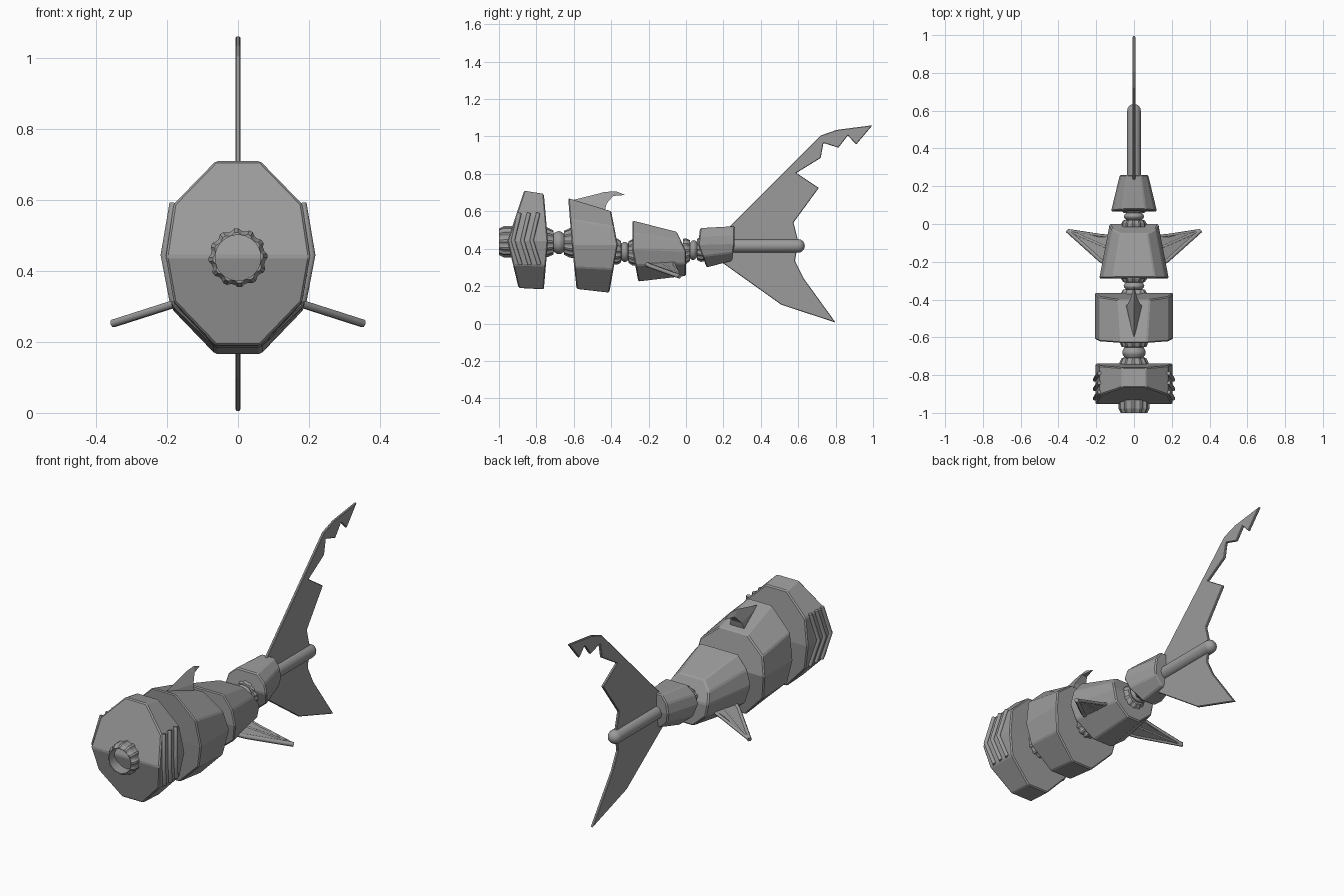
import bpy, bmesh, math
from mathutils import Vector

if "Cube" in bpy.data.objects:
    bpy.data.objects.remove(bpy.data.objects["Cube"])

steel = bpy.data.materials.new("steel grey")
steel.diffuse_color = (0.33, 0.33, 0.33, 1)
steel.use_nodes = True
steel.node_tree.nodes["Principled BSDF"].inputs["Base Color"].default_value = steel.diffuse_color


def finish(name, bm):
    bmesh.ops.recalc_face_normals(bm, faces=bm.faces)
    me = bpy.data.meshes.new(name)
    bm.to_mesh(me)
    bm.free()
    ob = bpy.data.objects.new(name, me)
    bpy.context.collection.objects.link(ob)
    me.materials.append(steel)
    return ob


def bevel(ob, width):
    mod = ob.modifiers.new("bevel", 'BEVEL')
    mod.width, mod.segments = width, 1
    mod.limit_method, mod.angle_limit = 'ANGLE', math.radians(25)


def ring(w, flat, ys, zs):
    """Ten-sided section; ys and zs hold the top, middle and bottom values."""
    up, low = 0.55, 0.51
    mix = lambda v, end, f: v[1] + (v[end] - v[1]) * f
    half = [(w * flat, ys[0], zs[0]), (w * 0.89, mix(ys, 0, up), mix(zs, 0, up)),
            (w, ys[1], zs[1]), (w * 0.89, mix(ys, 2, low), mix(zs, 2, low)),
            (w * 0.31, ys[2], zs[2])]
    return half + [(-x, y, z) for x, y, z in reversed(half)]


def body(name, front, back):
    bm = bmesh.new()
    a, b = ([bm.verts.new(p) for p in ring(*r)] for r in (front, back))
    for i in range(10):
        j = (i + 1) % 10
        bm.faces.new((a[i], a[j], b[j], b[i]))
    for r in (a, b):   # each end is two planes meeting at mid height
        bm.faces.new(r[:3] + r[7:])
        bm.faces.new(r[2:8])
    bevel(finish(name, bm), 0.006)


def revolve(name, start, end, profile, closed=False, n=48):
    """Revolve (position, radius, rib) around a line running along y."""
    bm = bmesh.new()
    start, end = Vector(start), Vector(end)
    rows = []
    for t, r, rib in profile:
        c = start.lerp(end, t)
        row = []
        for i in range(n):
            q = r * (1 - (0.08 if rib and i % 4 > 1 else 0))
            ang = math.tau * i / n
            row.append(bm.verts.new(c + Vector((q * math.cos(ang), 0, q * math.sin(ang)))))
        rows.append(row)
    pairs = list(zip(rows, rows[1:])) + ([(rows[-1], rows[0])] if closed else [])
    for a, b in pairs:
        for i in range(n):
            j = (i + 1) % n
            bm.faces.new((a[i], a[j], b[j], b[i]))
    if not closed:
        bm.faces.new(rows[0])
        bm.faces.new(rows[-1])
    return finish(name, bm)


def joint(name, start, end, r):
    # ribbed collar, bulged link, ribbed collar
    link = [(0.34 + 0.32 * k / 6, r * (0.62 + 0.16 * math.sin(math.pi * k / 6)), 0)
            for k in range(7)]
    revolve(name, start, end, [(0, r, 1), (0.15, r, 1), (0.33, r * 0.82, 1)] + link
            + [(0.67, r * 0.82, 1), (0.85, r, 1), (1, r, 1)])


def tube(name, points, r):
    cu = bpy.data.curves.new(name, 'CURVE')
    cu.dimensions, cu.bevel_depth, cu.bevel_resolution = '3D', r, 1
    cu.use_fill_caps = True
    sp = cu.splines.new('POLY')
    sp.points.add(len(points) - 1)
    for p, co in zip(sp.points, points):
        p.co = (*co, 1)
    ob = bpy.data.objects.new(name, cu)
    bpy.context.collection.objects.link(ob)
    cu.materials.append(steel)
    bpy.ops.object.select_all(action='DESELECT')
    ob.select_set(True)
    bpy.context.view_layer.objects.active = ob
    bpy.ops.object.convert(target='MESH')


def plate(name, points, offset):
    """Flat outline extruded to both sides along an offset vector."""
    bm = bmesh.new()
    o = Vector(offset)
    a = [bm.verts.new(Vector(p) + o) for p in points]
    b = [bm.verts.new(Vector(p) - o) for p in points]
    bm.faces.new(a)
    bm.faces.new(b[::-1])
    for i in range(len(a)):
        j = (i + 1) % len(a)
        bm.faces.new((a[i], b[i], b[j], a[j]))
    return finish(name, bm)


# Armoured body segments: width, top flat ratio, ys, zs
body("head_segment", (0.203, 0.31, (-0.865, -0.955, -0.895), (0.71, 0.44, 0.19)),
     (0.203, 0.31, (-0.76, -0.738, -0.76), (0.693, 0.44, 0.183)))
body("dorsal_segment", (0.207, 0.33, (-0.63, -0.61, -0.585), (0.67, 0.42, 0.185)),
     (0.207, 0.4, (-0.40, -0.365, -0.41), (0.60, 0.42, 0.165)))
body("pectoral_segment", (0.185, 0.6, (-0.285, -0.288, -0.255), (0.55, 0.40, 0.225)),
     (0.13, 0.55, (-0.05, 0.0, 0.0), (0.49, 0.39, 0.255)))
body("tail_segment", (0.122, 0.5, (0.075, 0.065, 0.11), (0.51, 0.42, 0.30)),
     (0.075, 0.5, (0.26, 0.26, 0.245), (0.52, 0.425, 0.335)))

# Open ribbed collar on the nose
revolve("nose_collar", (0, -1, 0.437), (0, -0.93, 0.437),
        [(0, 0.071, 1), (0.35, 0.083, 1), (1, 0.083, 1), (1, 0.064, 0), (0, 0.064, 0)], True)

# Flexible joints between segments
joint("front_joint", (0, -0.765, 0.435), (0, -0.595, 0.43), 0.079)
joint("middle_joint", (0, -0.385, 0.385), (0, -0.27, 0.38), 0.07)
joint("rear_joint", (0, -0.015, 0.385), (0, 0.095, 0.40), 0.068)

# Gill bars and pectoral fins on both sides
for side, s in (("left", -1), ("right", 1)):
    for k in range(3):
        d = 0.05 * k
        tube(f"{side}_gill_{k + 1}", [(s * 0.183, -0.89 + d, 0.59), (s * 0.208, -0.925 + d, 0.445),
                                      (s * 0.183, -0.885 + d, 0.315)], 0.011)
    fin = lambda x, y: (s * x, y, 0.31 - (x - 0.17) * 0.32)
    plate(f"{side}_pectoral_fin", [fin(*p) for p in
          ((0.14, -0.21), (0.175, -0.2), (0.35, -0.032), (0.30, -0.038), (0.18, -0.07),
           (0.12, -0.07))], (s * 0.0018, 0, 0.0055))
    tube(f"{side}_fin_leading_edge", [fin(0.14, -0.215), fin(0.178, -0.19), fin(0.352, -0.034)], 0.012)
    tube(f"{side}_fin_rib", [fin(0.13, -0.13), fin(0.345, -0.036)], 0.009)
    tube(f"{side}_fin_trailing_edge", [fin(0.13, -0.065), fin(0.18, -0.06), fin(0.35, -0.034)], 0.008)

# Hooked dorsal fin: sharp front ridge, flat hollowed rear
bm = bmesh.new()
nose = bm.verts.new((0, -0.625, 0.655))
crest = [bm.verts.new((0, y, z)) for y, z in ((-0.435, 0.703), (-0.375, 0.707), (-0.325, 0.687))]
rear = [[bm.verts.new((s * x, y, z)) for x, y, z in
         ((0.05, -0.44, 0.58), (0.034, -0.425, 0.64), (0.016, -0.39, 0.682))] for s in (-1, 1)]
keel = bm.verts.new((0, -0.60, 0.58))
for r in rear:
    bm.faces.new((nose, r[0], r[1]))
    bm.faces.new((nose, r[1], crest[0]))
    bm.faces.new((crest[0], r[1], r[2]))
    bm.faces.new((crest[0], r[2], crest[1]))
    bm.faces.new((crest[1], r[2], crest[2]))
    bm.faces.new((nose, keel, r[0]))
for i in range(2):
    bm.faces.new((rear[0][i], rear[1][i], rear[1][i + 1], rear[0][i + 1]))
bm.faces.new((rear[0][2], rear[1][2], crest[2]))
bm.faces.new((keel, rear[0][0], rear[1][0]))
finish("dorsal_fin", bm)

# Tail blade with notched trailing edge
outline = [(0.235, 0.52), (0.72, 1.005), (0.805, 1.035), (0.997, 1.06), (0.91, 0.957),
           (0.865, 1.005), (0.815, 0.94), (0.735, 0.965), (0.72, 0.885), (0.59, 0.805),
           (0.71, 0.725), (0.575, 0.54), (0.60, 0.44), (0.583, 0.335), (0.63, 0.24),
           (0.80, 0.005), (0.51, 0.10), (0.18, 0.335), (0.2, 0.42)]
bevel(plate("tail_fin", [(0, y, z) for y, z in outline], (0.007, 0, 0)), 0.003)

# Round-ended rod through the tail
cap = [(0.92 + 0.08 * math.sin(a), 0.036 * math.cos(a), 0)
       for a in (math.radians(d) for d in (0, 20, 40, 60, 75, 86))]
rod = revolve("tail_rod", (0, 0.2, 0.415), (0, 0.635, 0.415), [(0, 0.036, 0)] + cap, n=24)
bpy.ops.object.select_all(action='DESELECT')
rod.select_set(True)
bpy.context.view_layer.objects.active = rod
bpy.ops.object.shade_smooth_by_angle(angle=math.radians(35))
